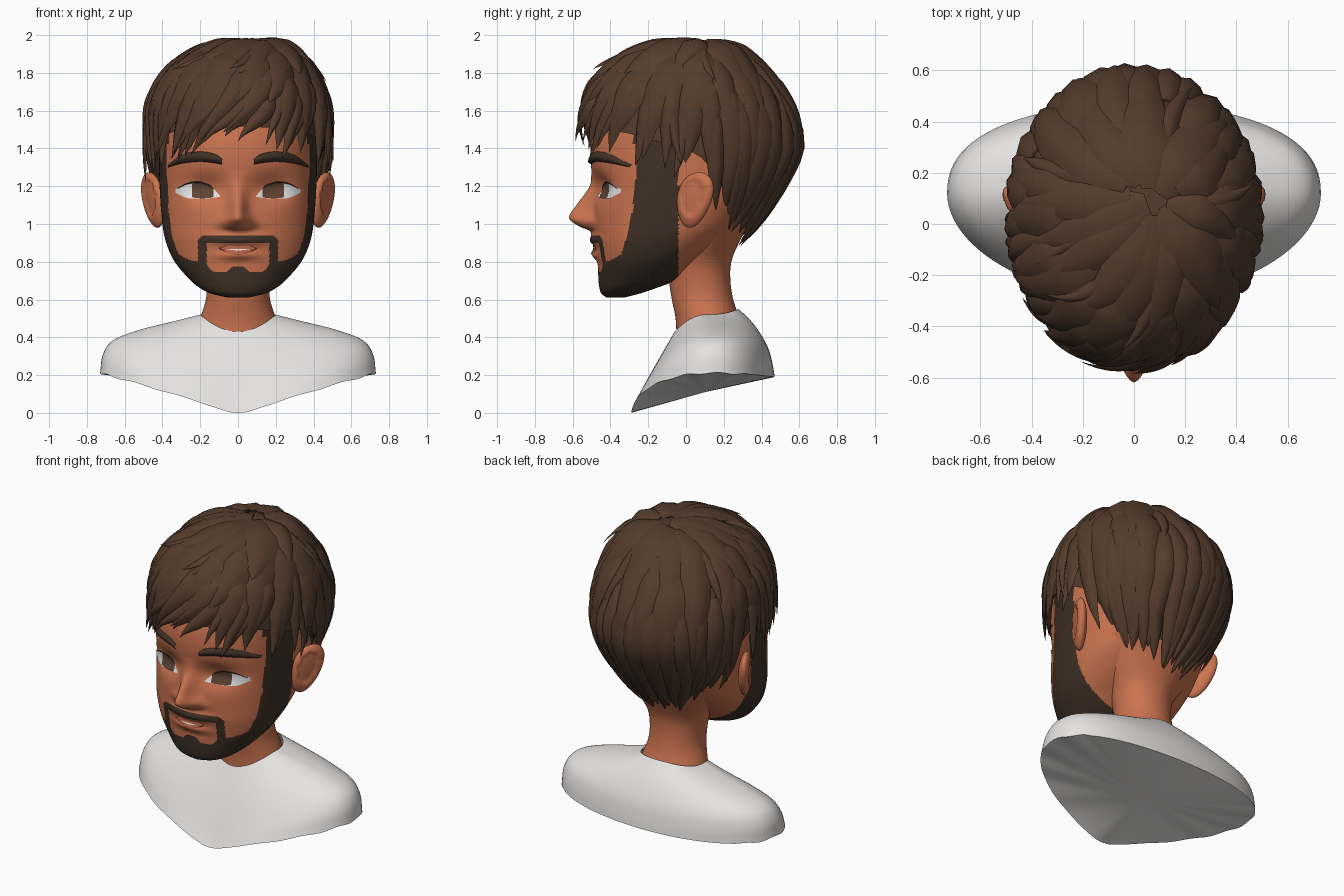
import bpy, bmesh, math, random
from mathutils import Vector

if "Cube" in bpy.data.objects:
    bpy.data.objects.remove(bpy.data.objects["Cube"])

random.seed(4)


def material(name, r, g, b):
    m = bpy.data.materials.new(name)
    lin = [((c / 255 + 0.055) / 1.055) ** 2.4 for c in (r, g, b)]
    m.diffuse_color = (*lin, 1)
    m.use_nodes = True
    m.node_tree.nodes["Principled BSDF"].inputs["Base Color"].default_value = m.diffuse_color
    return m


SKIN = material("skin", 202, 115, 79)
HAIR = material("hair_brown", 84, 60, 45)
BEARD = material("beard_dark_brown", 63, 48, 37)
SHIRT = material("shirt_white", 228, 226, 224)
WHITE = material("eye_white", 243, 243, 243)
IRIS = material("iris_brown", 96, 68, 52)
LIP = material("lip", 182, 100, 74)


def interp(x, rows):
    """Smooth lookup in a table whose first column is the key."""
    if x <= rows[0][0]:
        return rows[0][1:]
    if x >= rows[-1][0]:
        return rows[-1][1:]
    i = max(k for k in range(len(rows) - 1) if rows[k][0] <= x)

    def slope(k, j):
        lo, hi = rows[max(k - 1, 0)], rows[min(k + 1, len(rows) - 1)]
        return (hi[j] - lo[j]) / (hi[0] - lo[0])
    p, q = rows[i], rows[i + 1]
    h = q[0] - p[0]
    t = (x - p[0]) / h
    return tuple((2*t**3 - 3*t*t + 1) * p[j] + (t**3 - 2*t*t + t) * h * slope(i, j)
                 + (3*t*t - 2*t**3) * q[j] + (t**3 - t*t) * h * slope(i + 1, j)
                 for j in range(1, len(p)))


def spow(v, e):
    return math.copysign(abs(v) ** e, v)


def build(name, verts, faces, mats, rule=None, angle=50):
    me = bpy.data.meshes.new(name)
    me.from_pydata([tuple(v) for v in verts], [], faces)
    for m in mats:
        me.materials.append(m)
    bm = bmesh.new()
    bm.from_mesh(me)
    bmesh.ops.recalc_face_normals(bm, faces=bm.faces)
    bm.to_mesh(me)
    bm.free()
    if rule:
        for p in me.polygons:
            p.material_index = rule(*p.center)
    me.shade_smooth()
    me.set_sharp_from_angle(angle=math.radians(angle))
    ob = bpy.data.objects.new(name, me)
    bpy.context.collection.objects.link(ob)
    return ob


def grid(nr, nc, closed, base=0):
    return [(base + r*nc + c, base + r*nc + (c + 1) % nc,
             base + (r + 1)*nc + (c + 1) % nc, base + (r + 1)*nc + c)
            for r in range(nr - 1) for c in range(nc if closed else nc - 1)]


# Shirt bust: rings from collar to the slanted cut (rx, y front/back, z side/front/back)
BUST = [(0, .20, -.06, .28, .52, .43, .55), (1, .34, -.10, .35, .485, .36, .48),
        (2, .52, -.15, .40, .44, .27, .41), (3, .66, -.20, .44, .385, .17, .33),
        (4, .715, -.25, .46, .31, .06, .25), (5, .73, -.29, .47, .21, -.025, .19)]
verts, N = [], 96
for k in range(26):
    rx, yf, yb, zs, zf, zb = interp(k / 5, BUST)
    yc = (yf + yb) / 2
    for i in range(N):
        a = math.tau * i / N
        c, s = math.cos(a), math.sin(a)
        y = yc + (yb - yf) / 2 * spow(s, .88 if s > 0 else 1) + .03 * c * c * k / 25
        e = 2 - k * .046
        side = (c * c + .003) ** (e / 2)
        drop = (zb - zs) * s * s if s > 0 else (zf - zs) * (1 - min(1, side))
        wobble = .005 * math.sin(15 * a) * (k / 25) ** 8 * (s < .5) * abs(c)
        verts.append((rx * c, y, max(0, zs + drop + wobble)))
faces = grid(26, N, True)
verts.append((0, .1, .11))
faces += [(25*N + i, 25*N + (i + 1) % N, 26*N) for i in range(N)]
build("shirt_bust", verts, faces, [SHIRT])

# Neck, flaring up into the nape
NECK = [(.38, .22, -.05, .285), (.5, .2, -.055, .28), (.6, .17, -.075, .25),
        (.7, .168, -.09, .235), (.8, .19, -.1, .24), (.9, .25, -.1, .28), (1.05, .345, -.1, .36)]
verts = []
for k in range(30):
    z = .38 + .67 * k / 29
    rx, yf, yb = interp(z, NECK)
    for i in range(64):
        a = math.tau * i / 64
        verts.append((rx * math.cos(a), (yf + yb)/2 + (yb - yf)/2 * math.sin(a), z))
build("neck", verts, grid(30, 64, True), [SKIN])

# Head: superellipse rings (z, rx, y front, y back) plus nose, eye socket and lip bumps
HEAD = [(.61, .05, -.42, -.33), (.63, .14, -.447, -.25), (.66, .2, -.458, -.16),
        (.70, .25, -.463, -.06), (.8, .335, -.468, .06), (.9, .38, -.48, .19),
        (1.0, .4, -.487, .3), (1.2, .415, -.495, .43), (1.4, .418, -.505, .49),
        (1.55, .412, -.47, .49), (1.7, .36, -.38, .4), (1.82, .25, -.25, .27),
        (1.88, .12, -.1, .14), (1.9, .01, .02, .04)]
NOSE = [(.93, 0), (.965, .025), (.985, .075), (1.03, .13), (1.1, .09), (1.2, .02), (1.28, 0)]
EXP = 2.3


def bump(x, z):
    w = .042 + .03 * math.exp(-((z - 1.0) / .05) ** 2)
    d = interp(z, NOSE)[0] * math.exp(-(x / w) ** 2)
    d -= .05 * math.exp(-((abs(x) - .17) / .11) ** 2 - ((z - 1.19) / .075) ** 2)
    d += .028 * math.exp(-(x / .14) ** 2 - ((z - .915) / .03) ** 2)
    return d + .025 * math.exp(-(x / .1) ** 2 - ((z - .835) / .025) ** 2)


def face_y(x, z):
    rx, yf, yb = interp(z, HEAD)
    u = min(abs(x) / rx, 1)
    return (yf + yb)/2 - (yb - yf)/2 * (1 - u ** EXP) ** (1 / EXP) - bump(x, z)


def head_rule(x, y, z):
    ax = abs(x)
    # dark painted scalp under the hair
    if z > 1.42 and y > -.28:
        return 1
    if y > .17 and z > interp(y, [(.17, 1.32), (.24, 1.08), (.4, .97)])[0]:
        return 1
    if y > -.04:
        return 0
    # sideburns, jaw beard and goatee ring around the mouth
    if y > interp(z, [(.85, -.34), (.95, -.31), (1.1, -.28), (1.45, -.25)])[0]:
        return 1
    low = .775 - .03 * min(1, max(0, (ax - .03) / .035)) + max(0, ax - .13)
    if ax < .165 and low < z < .9:
        return 0
    if z < interp(ax, [(0, .8), (.2, .8), (.28, .82), (.35, .88), (.39, .98)])[0]:
        return 1
    return int(ax + max(0, z - .915) < .212 and z < .937)


verts, N, R = [], 280, 220
for k in range(R):
    z = .61 + 1.29 * k / (R - 1)
    rx, yf, yb = interp(z, HEAD)
    for i in range(N):
        a = math.tau * i / N
        x = rx * spow(math.cos(a), 2 / EXP)
        y = (yf + yb)/2 + (yb - yf)/2 * spow(math.sin(a), 2 / EXP)
        if math.sin(a) < 0:
            y -= bump(x, z) * min(1, -3 * math.sin(a))
        verts.append((x, y, z))
faces = grid(R, N, True) + [tuple(range(N)), tuple(range((R - 1)*N, R*N))]
build("head", verts, faces, [SKIN, BEARD], head_rule, 80)


# Face plates: thin strips laid on the face, rows are (x, lower z, upper z)
def plate(name, mat, rows, off, bulge=0, sides=(1, -1)):
    n, m = 25, 9
    for s in sides:
        vs = []
        for i in range(n):
            x = rows[0][0] + (rows[-1][0] - rows[0][0]) * i / (n - 1)
            lo, hi = interp(x, rows)
            for j in range(m):
                z = lo + (hi - lo) * j / (m - 1)
                vs.append((s*x, face_y(x, z) - off - bulge * math.sin(math.pi * j / (m - 1)), z))
        ob = build(name + ("" if len(sides) == 1 else "_right" if s > 0 else "_left"),
                   vs, grid(n, m, False), [mat])
        if sum(p.normal.y for p in ob.data.polygons) > 0:
            ob.data.flip_normals()


plate("eye", WHITE, [(.095, 1.145, 1.15), (.14, 1.137, 1.195), (.2, 1.134, 1.22),
                     (.27, 1.138, 1.213), (.33, 1.165, 1.185)], .005)
plate("iris", IRIS, [(.13, 1.142, 1.19), (.15, 1.138, 1.21), (.19, 1.136, 1.22),
                     (.225, 1.138, 1.22), (.243, 1.142, 1.213)], .009)
plate("eyelid", BEARD, [(.14, 1.195, 1.197), (.2, 1.217, 1.224), (.27, 1.21, 1.216),
                        (.32, 1.187, 1.189)], .01, .003)
plate("eyebrow", BEARD, [(.085, 1.315, 1.345), (.12, 1.322, 1.37), (.2, 1.33, 1.383),
                         (.3, 1.32, 1.367), (.37, 1.3, 1.312)], .003, .018)
plate("lips", LIP, [(-.1, .868, .872), (-.05, .845, .885), (0, .835, .882),
                    (.05, .845, .885), (.1, .868, .872)], .004, .006, (1,))
plate("teeth", WHITE, [(-.06, .866, .868), (0, .86, .868), (.06, .866, .868)], .012, 0, (1,))

# Ears: flattened spheres with a hollow bowl, flared outward at the back
for s, side in ((1, "right"), (-1, "left")):
    bm = bmesh.new()
    bmesh.ops.create_uvsphere(bm, u_segments=32, v_segments=24, radius=1)
    for v in bm.verts:
        x, y, z = v.co
        if x > 0 and (y + .2)**2 + (z - .1)**2 < .4:
            x *= .6
        y = .092 * y * (1 + .2 * z) + .025 * z
        v.co = (s * (.448 + .045 * x + .42 * y + .012 * z), .045 + y, 1.127 + .147 * z)
    me = bpy.data.meshes.new("ear")
    bm.to_mesh(me)
    bm.free()
    build("ear_" + side, [v.co for v in me.vertices],
          [tuple(p.vertices) for p in me.polygons], [SKIN], None, 60)
    bpy.data.meshes.remove(me)

# Hair volume: angle round the head and fraction from crown to hairline
EDGE = [(-1, 91), (-.5, 95), (-.2, 98), (.1, 103), (.35, 117), (.6, 130), (1, 137)]
BACK = [(.93, .71, .72), (1.1, .82, .86), (1.22, .89, .95), (1.4, .99, 1), (1.55, .97, 1),
        (1.7, .9, 1), (1.8, .84, 1), (1.9, .78, 1), (1.98, .76, 1)]
CENTRE = Vector((0, .03, 1.47))


def hair_point(th, f, off):
    ph = math.radians(interp(math.sin(th), EDGE)[0]) * f
    S, C = spow(math.sin(ph), .85), spow(math.cos(ph), .85)
    b = .57 if math.sin(th) > 0 else .58
    v = Vector((.48 * math.cos(th) * S, b * math.sin(th) * S, C * (.5 if C > 0 else .68)))
    # narrow the nape, slope the back of the crown, lean the top
    sy, sx = interp(CENTRE.z + v.z, BACK)
    mix = min(1, max(0, v.y / .2))
    v.y *= 1 + (sy - 1) * mix
    v.x *= 1 + (sx - 1) * mix
    v.x *= 1 - (.13 if v.x < 0 else .04) * max(0, C - .3)
    return CENTRE + v * (1 + off / .5) + Vector((.08, .05, 0)) * max(0, math.cos(ph)) ** 5


# Hair cap, turned inward at its rim
N, R = 72, 30
verts = [hair_point(math.tau * i / N, max(.01, .95 * k / (R - 1)), -.02)
         for k in range(R) for i in range(N)]
verts += [hair_point(math.tau * i / N, .93, -.08) for i in range(N)]
build("hair_cap", verts, grid(R + 1, N, True) + [tuple(range(N))], [HAIR])

# Hair locks: tapered tufts in tiers (count, start, end, half width, tip lift)
SECTION = [(-1, -.3), (-.6, .6), (0, 1), (.6, .6), (1, -.3), (0, -.7)]
TIERS = [(13, .04, .6, .13, .028), (18, .3, .85, .12, .024), (34, .5, 1.02, .1, .012),
         (30, .68, 1.05, .055, .025), (9, .2, .62, .045, .05)]
verts, faces, STEPS = [], [], 16
for count, f0, f1, width, lift in TIERS:
    for i in range(count):
        th0 = math.tau * (i + random.uniform(-.3, .3)) / count
        front = max(0, -math.sin(th0)) ** 2
        twist = -.5 * front + random.uniform(-.17, .17)
        a, b = f0 + random.uniform(-.04, .06), f1 + random.uniform(-.05, .03)
        w0 = width * random.uniform(.75, 1.2)
        up = lift * random.uniform(.4, 1.4) * (.5 if math.sin(th0) > .3 else 1)
        base = len(verts)

        def path(t):
            return hair_point(th0 + twist * t * t, max(.02, a + (b - a) * t), .002 + up * t * t)
        for k in range(STEPS):
            t = k / (STEPS - 1)
            p = path(t)
            tangent = (path(t + .02) - path(t - .02)).normalized()
            across = tangent.cross(p - CENTRE).normalized()
            normal = across.cross(tangent)
            w = w0 * min(1, .35 + 2.2 * t) * (1.002 - t ** 2.5)
            h = min(.034, w0 * .4) * min(1, .2 + 2.5 * t) * (1.002 - t ** 3)
            verts += [p + across * w * u + normal * (h * v - .12 * w * abs(u)) for u, v in SECTION]
        faces += grid(STEPS, 6, True, base)
        faces += [tuple(range(base, base + 6)), tuple(range(len(verts) - 6, len(verts)))]
build("hair_locks", verts, faces, [HAIR], None, 60)
